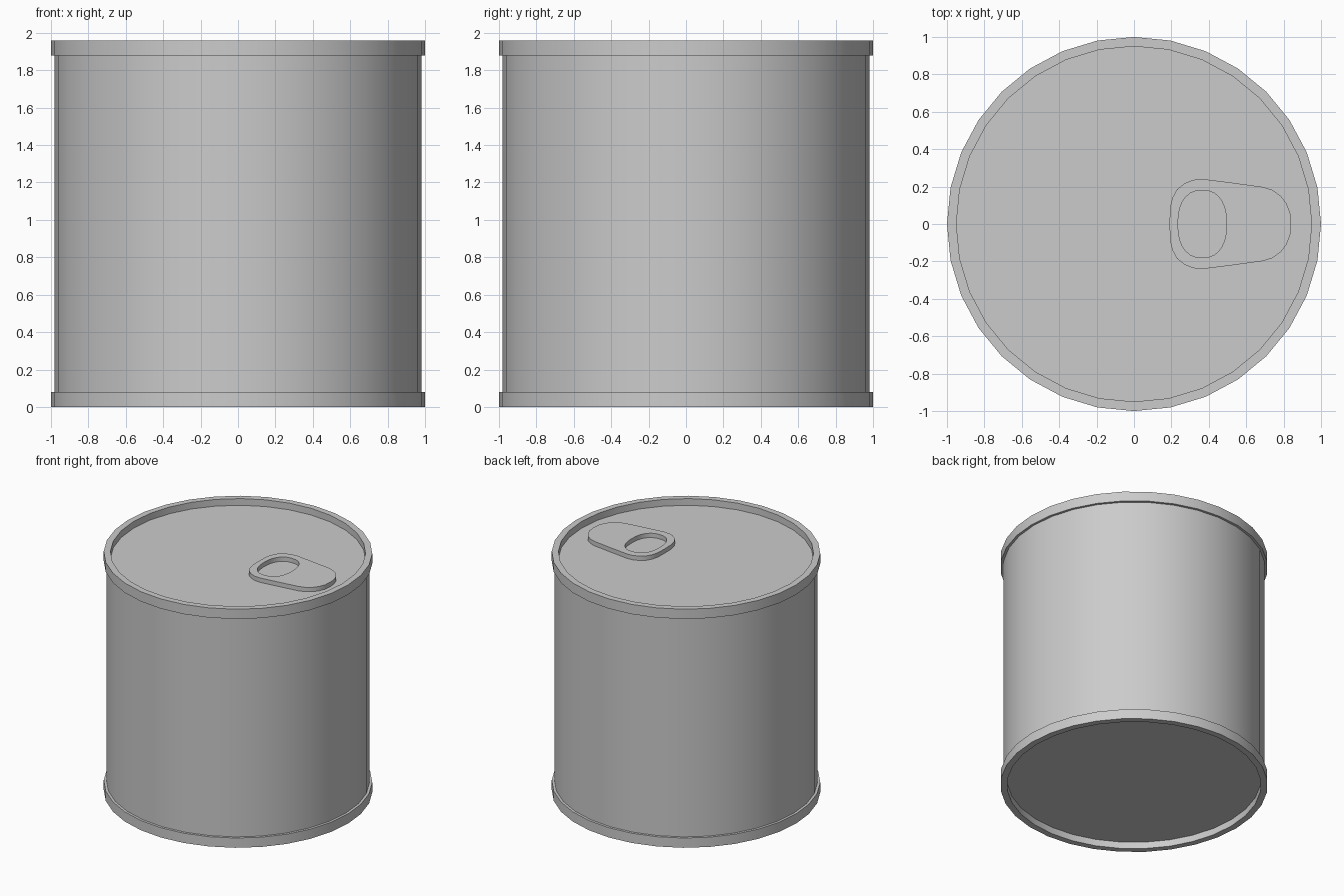
import bpy, bmesh
from math import sin, cos, pi, radians, copysign

if "Cube" in bpy.data.objects:
    bpy.data.objects.remove(bpy.data.objects["Cube"])

SIDES = 32
HEIGHT = 1.96
RECESS = 0.055
RIM = 0.08


def smooth(obj):
    bpy.ops.object.select_all(action='DESELECT')
    obj.select_set(True)
    bpy.context.view_layer.objects.active = obj
    bpy.ops.object.shade_smooth_by_angle(angle=radians(30))


def lathe(name, profile):
    """Revolve (radius, z) points and cap both ends with flat discs."""
    bm = bmesh.new()
    rings = [[bm.verts.new((r * cos(2 * pi * i / SIDES), r * sin(2 * pi * i / SIDES), z))
              for i in range(SIDES)] for r, z in profile]
    for a, b in zip(rings, rings[1:]):
        for i in range(SIDES):
            j = (i + 1) % SIDES
            bm.faces.new((a[i], a[j], b[j], b[i]))
    bm.faces.new(rings[0][::-1])
    bm.faces.new(rings[-1])
    bmesh.ops.recalc_face_normals(bm, faces=bm.faces)
    mesh = bpy.data.meshes.new(name)
    bm.to_mesh(mesh)
    bm.free()
    obj = bpy.data.objects.new(name, mesh)
    bpy.context.collection.objects.link(obj)
    smooth(obj)
    return obj


# Can: recessed base, lower rim, wall; mirrored in z for the top
lower = [(0.95, RECESS), (0.95, 0), (1, 0), (1, RIM), (0.98, RIM)]
lathe("can", lower + [(r, HEIGHT - z) for r, z in reversed(lower)])

# Pull tab: tapered rounded outline (half, mirrored in y) with a finger hole
half = [(0.19, 0), (0.193, 0.09), (0.205, 0.14), (0.23, 0.185), (0.27, 0.217),
        (0.315, 0.236), (0.37, 0.24), (0.53, 0.22), (0.69, 0.198), (0.74, 0.182),
        (0.785, 0.15), (0.815, 0.11), (0.835, 0.06), (0.84, 0)]
outline = half + [(x, -y) for x, y in half[-2:0:-1]]


def power(v):
    return copysign(abs(v) ** 0.85, v)


hole = [(0.365 + 0.13 * power(cos(2 * pi * i / 28)), 0.18 * power(sin(2 * pi * i / 28)))
        for i in range(28)]

THICK = 0.036
curve = bpy.data.curves.new("pull_tab", 'CURVE')
curve.dimensions = '2D'
curve.fill_mode = 'BOTH'
curve.extrude = THICK / 2
for loop in (outline, hole):
    spline = curve.splines.new('POLY')
    spline.points.add(len(loop) - 1)
    for p, (x, y) in zip(spline.points, loop):
        p.co = (x, y, 0, 1)
    spline.use_cyclic_u = True
tab = bpy.data.objects.new("pull_tab", curve)
tab.location.z = HEIGHT - RECESS + THICK / 2
bpy.context.collection.objects.link(tab)
bpy.ops.object.select_all(action='DESELECT')
tab.select_set(True)
bpy.context.view_layer.objects.active = tab
bpy.ops.object.convert(target='MESH')
tab = bpy.context.view_layer.objects.active

# Weld the tab's faces to its side walls
bm = bmesh.new()
bm.from_mesh(tab.data)
bmesh.ops.remove_doubles(bm, verts=bm.verts, dist=0.0005)
bmesh.ops.recalc_face_normals(bm, faces=bm.faces)
bm.to_mesh(tab.data)
bm.free()
smooth(tab)
